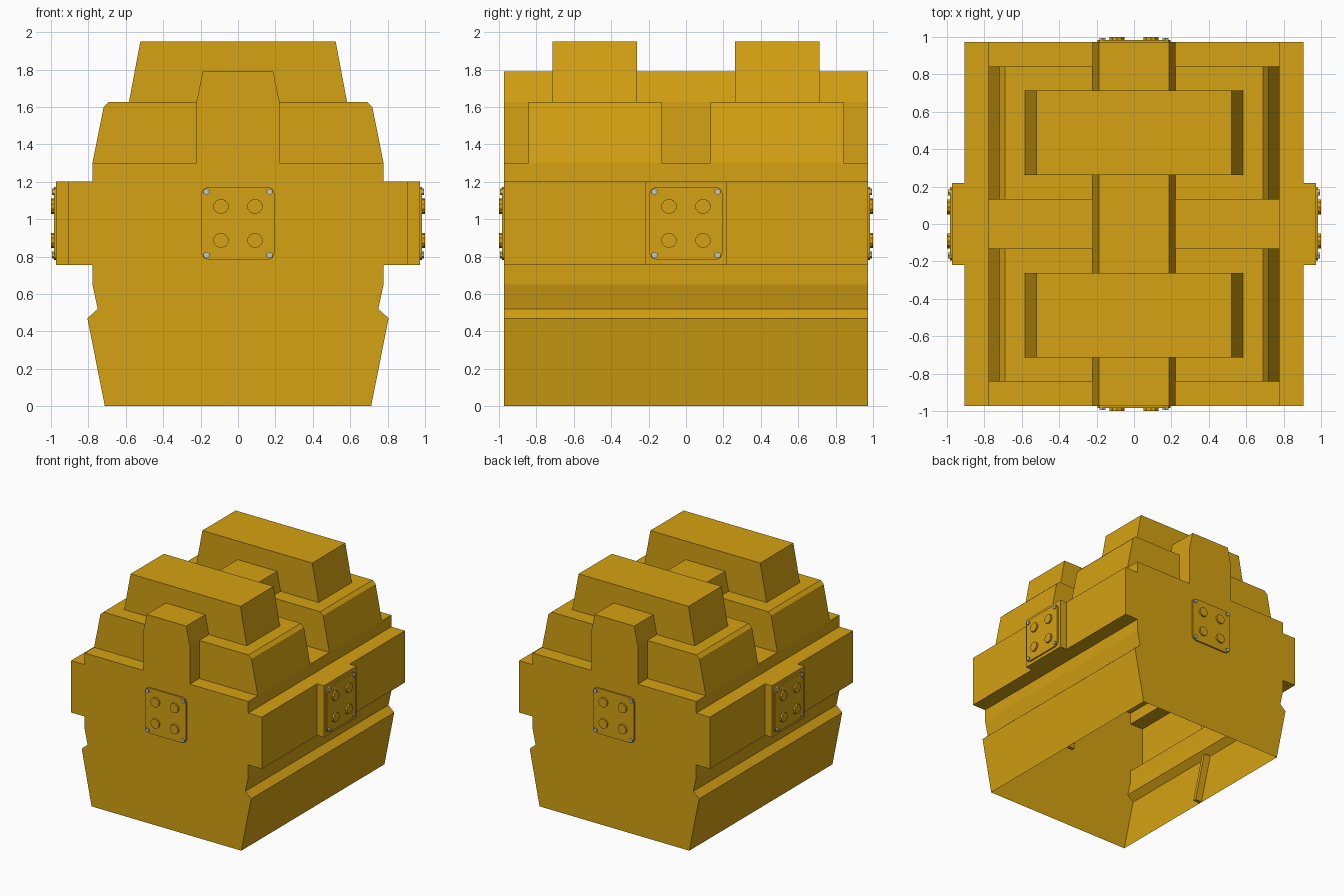
import bpy
import bmesh
from math import cos, sin, pi
from mathutils import Matrix

cube = bpy.data.objects.get("Cube")
if cube:
    bpy.data.objects.remove(cube, do_unlink=True)


def material(name, rgb):
    m = bpy.data.materials.new(name)
    m.use_nodes = True
    m.diffuse_color = (*rgb, 1)
    m.node_tree.nodes["Principled BSDF"].inputs["Base Color"].default_value = (*rgb, 1)
    return m


YELLOW = material("machine yellow", (0.66, 0.36, 0.006))
STEEL = material("screw steel", (0.55, 0.55, 0.57))


def prism(name, profile, y0, y1, mat=YELLOW, turn=0, open_bottom=False):
    """Extrude an x-z profile from y0 to y1, then turn it about z."""
    bm = bmesh.new()
    front = [bm.verts.new((x, y0, z)) for x, z in profile]
    back = [bm.verts.new((x, y1, z)) for x, z in profile]
    bm.faces.new(front)
    bm.faces.new(back[::-1])
    for i in range(len(profile)):
        j = (i + 1) % len(profile)
        if open_bottom and profile[i][1] == 0 and profile[j][1] == 0:
            continue
        bm.faces.new((front[i], back[i], back[j], front[j]))
    bmesh.ops.recalc_face_normals(bm, faces=bm.faces)
    bm.transform(Matrix.Rotation(turn, 4, "Z"))
    mesh = bpy.data.meshes.new(name)
    bm.to_mesh(mesh)
    bm.free()
    mesh.materials.append(mat)
    obj = bpy.data.objects.new(name, mesh)
    bpy.context.collection.objects.link(obj)
    return obj


def mirrored(half):
    return half + [(-x, z) for x, z in reversed(half)]


def disc(cx, cz, r, n):
    return [(cx + r * cos(2 * pi * (i + 0.5) / n), cz + r * sin(2 * pi * (i + 0.5) / n))
            for i in range(n)]


END = 0.972     # half length of the body
MID = 0.977     # height of the bolted plates

# Hollow body with side rails and central spine, open underneath
body = mirrored([(0.712, 0), (0.805, 0.47), (0.75, 0.52), (0.778, 0.65), (0.778, 0.755),
                 (0.907, 0.755), (0.907, 1.2), (0.778, 1.2), (0.778, 1.3),
                 (0.222, 1.3), (0.222, 1.627), (0.188, 1.79)])
prism("body_shell", body, -END, END, open_bottom=True)

# Shoulder blocks and cross beams, front and back
shoulder = mirrored([(0.778, 1.3), (0.718, 1.6), (0.69, 1.627)])
beam = mirrored([(0.583, 1.627), (0.522, 1.95)])
for side, s in (("front", -1), ("back", 1)):
    prism(side + "_shoulder_block", shoulder, s * 0.13, s * 0.843)
    prism(side + "_cross_beam", beam, s * 0.262, s * 0.713)

# Inner ribs on the lower walls
for side, s in (("left", 1), ("right", -1)):
    rib = [(s * x, z) for x, z in [(0.71, 0.002), (0.803, 0.47), (0.74, 0.47), (0.647, 0.002)]]
    prism(side + "_inner_rib", rib, -0.015, 0.015)

# Bolted plate on each of the four sides
w, c = 0.195, 0.035
corner = [(w - c, -w), (w - c * 0.3, -w + c * 0.3), (w, -w + c)]
plate = mirrored(corner + [(x, -z) for x, z in reversed(corner)])
plate = [(x, z + MID) for x, z in plate]
pad = [(-0.22, 0.755), (0.22, 0.755), (0.22, 1.2), (-0.22, 1.2)]
for k, side in enumerate(("front", "left", "back", "right")):
    turn = k * pi / 2
    if k % 2:
        prism(side + "_pad", pad, -END, -0.9, turn=turn)
    prism(side + "_plate", plate, -0.985, -END + 0.004, turn=turn)
    for i in (-1, 1):
        for j in (-1, 1):
            prism(side + "_bolt", disc(i * 0.091, MID + j * 0.091, 0.041, 10),
                  -1.0, -0.98, turn=turn)
            prism(side + "_screw", disc(i * 0.169, MID + j * 0.169, 0.018, 6),
                  -0.995, -0.98, STEEL, turn)
